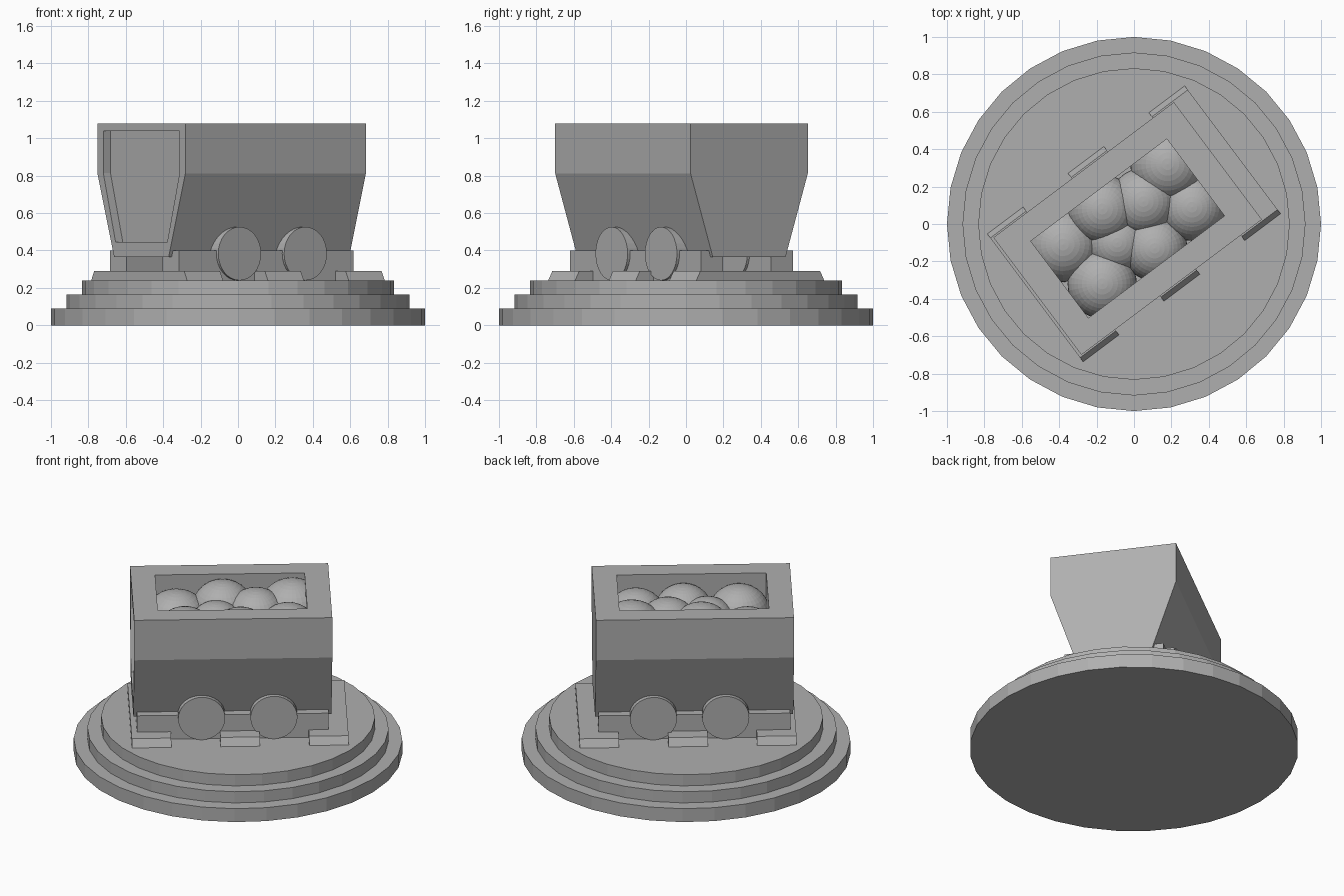
import bpy, bmesh, math
from mathutils import Matrix, Vector

if "Cube" in bpy.data.objects:
    bpy.data.objects.remove(bpy.data.objects["Cube"])

# Cart frame: local x runs along the cart, local y across it
CART = Matrix.Translation((-0.034, -0.024, 0)) @ Matrix.Rotation(math.radians(36.87), 4, 'Z')
MID = 0.042  # track and wheels are centred on the base, slightly off the tub centre

GREY = bpy.data.materials.new('stone_grey')
GREY.diffuse_color = (0.43, 0.43, 0.43, 1)
GREY.use_nodes = True
GREY.node_tree.nodes["Principled BSDF"].inputs["Base Color"].default_value = GREY.diffuse_color


def finish(name, bm, mat=Matrix.Identity(4)):
    bm.transform(mat)
    bmesh.ops.recalc_face_normals(bm, faces=bm.faces)
    me = bpy.data.meshes.new(name)
    bm.to_mesh(me)
    bm.free()
    me.materials.append(GREY)
    ob = bpy.data.objects.new(name, me)
    bpy.context.collection.objects.link(ob)
    return ob


def cylinder(name, r, depth, pos, mat=Matrix.Identity(4), rot=Matrix.Identity(4), sides=32):
    bm = bmesh.new()
    bmesh.ops.create_cone(bm, cap_ends=True, segments=sides, radius1=r, radius2=r,
                          depth=depth, matrix=Matrix.Translation(pos) @ rot)
    return finish(name, bm, mat)


def box(name, x0, x1, y0, y1, z0, z1, taper=0):
    """Cart-aligned box whose top is drawn in sideways by taper."""
    bm = bmesh.new()
    bmesh.ops.create_cube(bm, size=1)
    for v in bm.verts:
        top = v.co.z > 0
        sy = 1 if v.co.y > 0 else -1
        v.co = Vector((x1 if v.co.x > 0 else x0,
                       (y1 if sy > 0 else y0) - sy * taper * top,
                       z1 if top else z0))
    return finish(name, bm, CART)


def prism(name, half_profile, x0, x1):
    """Mirror a (y, z) half outline and extrude it along the cart."""
    pts = half_profile + [(-y, z) for y, z in reversed(half_profile)]
    bm = bmesh.new()
    face = bm.faces.new([bm.verts.new((x0, y, z)) for y, z in pts])
    new = bmesh.ops.extrude_face_region(bm, geom=[face])['geom']
    bmesh.ops.translate(bm, vec=(x1 - x0, 0, 0),
                        verts=[g for g in new if isinstance(g, bmesh.types.BMVert)])
    return finish(name, bm, CART)


def cut(target, cutter):
    mod = target.modifiers.new('cut', 'BOOLEAN')
    mod.operation, mod.solver, mod.object = 'DIFFERENCE', 'EXACT', cutter
    bpy.context.view_layer.objects.active = target
    bpy.ops.object.modifier_apply(modifier=mod.name)
    bpy.data.objects.remove(cutter)


# Stepped round base
for i, (r, z0, z1) in enumerate([(1.0, 0, 0.09), (0.917, 0.09, 0.165), (0.833, 0.165, 0.24)]):
    cylinder(f'base_step_{i + 1}', r, z1 - z0, (0, 0, (z0 + z1) / 2))

# Track sleepers
for i in (-1, 0, 1):
    x = MID + i * 0.54
    box(f'sleeper_{i + 2}', x - 0.12, x + 0.12, -0.43, 0.43, 0.235, 0.29, 0.03)

# Side beams and wheels
for s, side in ((-1, 'near'), (1, 'far')):
    y0, y1 = sorted((s * 0.16, s * 0.308))
    box(f'{side}_beam', -0.583, 0.583, y0, y1, 0.24, 0.40)
    for i in (-1, 1):
        cylinder(f'{side}_wheel_{i + 2}', 0.143, 0.18, (MID - 0.012 + i * 0.22, s * 0.235, 0.383),
                 CART, Matrix.Rotation(math.pi / 2, 4, 'X'))

# Tub with open top and a recessed end panel
tub = prism('tub', [(0.243, 0.365), (0.392, 0.812), (0.392, 1.08)], -0.603, 0.603)
cut(tub, box('opening_cutter', -0.455, 0.455, -0.257, 0.257, 0.82, 1.3))
cut(tub, prism('panel_cutter', [(0.23, 0.445), (0.34, 0.815), (0.34, 1.04)], -0.8, -0.555))

# Load of slightly flattened round rocks: centre x, y, top z, radius
rocks = [(-0.38, -0.11, 1.02, 0.20), (-0.17, -0.32, 1.04, 0.185), (-0.09, -0.10, 1.02, 0.165),
         (-0.17, 0.08, 1.07, 0.185), (0.05, 0.12, 1.06, 0.18), (0.11, -0.13, 1.04, 0.175),
         (0.31, 0.09, 1.04, 0.18), (0.18, 0.32, 1.08, 0.20)]
for i, (x, y, top, r) in enumerate(rocks):
    bm = bmesh.new()
    bmesh.ops.create_uvsphere(bm, u_segments=32, v_segments=20, radius=r,
                              matrix=Matrix.Translation((x, y, top - 0.9 * r))
                              @ Matrix.Diagonal((1, 1, 0.9, 1)))
    finish(f'rock_{i + 1}', bm)
